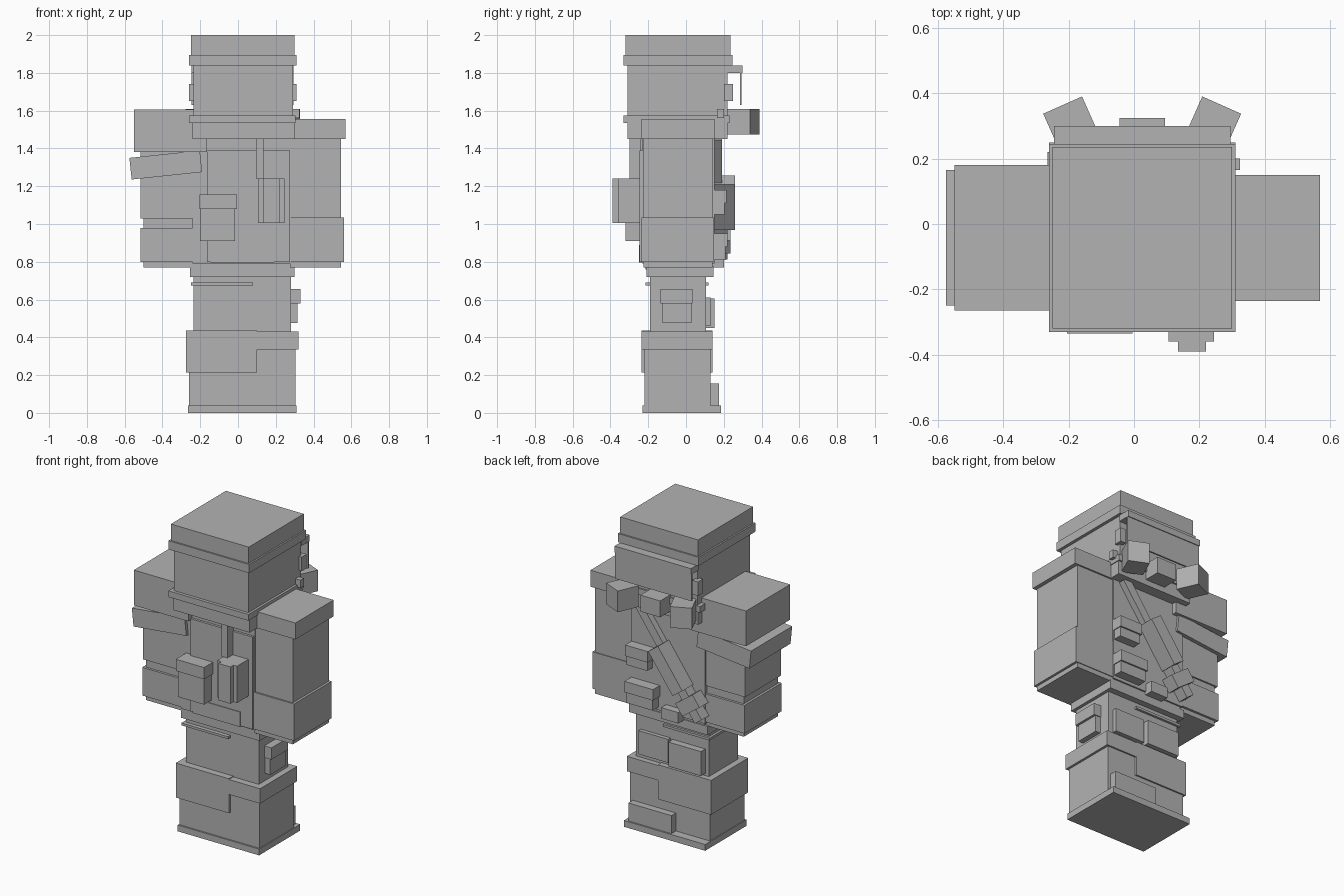
import bpy
import bmesh
from math import radians, atan2, pi
from mathutils import Matrix, Vector

default_cube = bpy.data.objects.get("Cube")
if default_cube:
    bpy.data.objects.remove(default_cube, do_unlink=True)

# One plain colour for everything
grey = bpy.data.materials.new("plain_grey")
grey.use_nodes = True
tone = (0.45, 0.45, 0.45, 1)
grey.diffuse_color = tone
grey.node_tree.nodes["Principled BSDF"].inputs["Base Color"].default_value = tone


def box(name, x, y, z, turn=None):
    """Box from its extents on each axis, optionally rotated about its centre."""
    spans = (x, y, z)
    centre = Vector([(low + high) / 2 for low, high in spans])
    size = [high - low for low, high in spans]
    mesh = bpy.data.meshes.new(name)
    bm = bmesh.new()
    bmesh.ops.create_cube(bm, size=1, matrix=Matrix.Diagonal((*size, 1)))
    bm.to_mesh(mesh)
    bm.free()
    obj = bpy.data.objects.new(name, mesh)
    obj.location = centre
    if turn:
        axis, angle = turn
        obj.rotation_euler["XYZ".index(axis)] = angle
    mesh.materials.append(grey)
    bpy.context.collection.objects.link(obj)
    return obj


# Head, cap and collar
box("head", x=(-.235, .29), y=(-.31, .22), z=(1.55, 1.86))
box("cap_crown", x=(-.25, .3), y=(-.32, .235), z=(1.88, 2))
box("cap_brim", x=(-.26, .31), y=(-.33, .245), z=(1.84, 1.895))
box("collar_rim", x=(-.26, .305), y=(-.33, .23), z=(1.535, 1.575))
box("collar", x=(-.24, .3), y=(-.31, .22), z=(1.45, 1.54))

# Neck flap hanging from the back of the cap
box("flap_rail", x=(-.245, .295), y=(.22, .3), z=(1.8, 1.84))
box("neck_flap", x=(-.245, .295), y=(.285, .295), z=(1.63, 1.81))
for side, edge in (("right", -.24), ("left", .29)):
    box(side + "_buckle", x=(edge - .02, edge + .02), y=(.2, .25), z=(1.65, 1.74))
box("left_clip", x=(.28, .325), y=(.165, .2), z=(1.56, 1.61))

# Angled blocks and a centre block behind the collar
for side, sign in (("left", 1), ("right", -1)):
    middle = .025 + sign * .215
    box(side + "_angled_block", x=(middle - .065, middle + .065), y=(.23, .37),
        z=(1.475, 1.61), turn=("Z", -sign * radians(24)))
box("centre_block", x=(-.045, .095), y=(.2, .325), z=(1.485, 1.59))

# Torso
box("torso", x=(-.24, .28), y=(-.23, .15), z=(.79, 1.46))
box("vest_front", x=(-.165, .275), y=(-.245, -.2), z=(.8, 1.39))
box("belt_plate", x=(-.145, .19), y=(-.25, -.22), z=(.795, .89))
box("lower_torso", x=(-.23, .28), y=(-.215, .14), z=(.76, .8))
box("waist", x=(-.255, .3), y=(-.21, .145), z=(.72, .775))

# Left arm
box("left_shoulder", x=(.28, .57), y=(-.235, .15), z=(1.45, 1.555))
box("left_sleeve", x=(.275, .545), y=(-.225, .14), z=(.77, 1.46))
box("left_cuff", x=(.275, .56), y=(-.235, .145), z=(.8, 1.035))

# Right arm with a tilted band
box("right_shoulder", x=(-.55, -.165), y=(-.265, .18), z=(1.38, 1.605))
box("right_sleeve", x=(-.515, -.225), y=(-.225, .14), z=(1.03, 1.39))
box("right_wrist", x=(-.5, -.23), y=(-.215, .13), z=(.77, 1.04))
box("right_cuff", x=(-.515, -.225), y=(-.23, .145), z=(.8, .98))
box("tilted_band", x=(-.57, -.195), y=(-.25, .165), z=(1.255, 1.37),
    turn=("Y", -radians(6)))

# Chest pouches
box("flask", x=(.105, .245), y=(-.36, -.24), z=(1.005, 1.24))
box("flask_ridge", x=(.135, .22), y=(-.39, -.3), z=(1.005, 1.24))
box("flask_strap", x=(.095, .135), y=(-.3, -.24), z=(1.24, 1.45))
box("chest_pouch", x=(-.2, -.015), y=(-.32, -.22), z=(.91, 1.1))
box("chest_pouch_flap", x=(-.205, -.005), y=(-.335, -.22), z=(1.08, 1.155))

# Back pouches
box("upper_back_pouch", x=(.13, .275), y=(.14, .205), z=(1.05, 1.13))
box("upper_back_pouch_flap", x=(.12, .28), y=(.14, .215), z=(1.11, 1.18))
box("lower_back_pouch", x=(.09, .275), y=(.13, .21), z=(.81, .9))
box("lower_back_pouch_flap", x=(.08, .28), y=(.13, .22), z=(.88, .95))
box("small_back_pouch", x=(-.085, .035), y=(.13, .2), z=(.77, .84))

# Slung tool, laid diagonally across the back
top, bottom = Vector((.215, 0, 1.46)), Vector((-.24, 0, .83))
run = bottom - top
lean = ("Y", atan2(run.x, run.z) + pi)


def sling(name, start, end, width, depth):
    centre = top + run * (start + end) / 2
    half = run.length * (end - start) / 2
    box(name, x=(centre.x - width / 2, centre.x + width / 2), y=(.145, depth),
        z=(centre.z - half, centre.z + half), turn=lean)


sling("tool_shaft", start=0, end=1, width=.055, depth=.19)
sling("tool_body", start=.36, end=.74, width=.085, depth=.26)
sling("tool_guard", start=.8, end=.91, width=.15, depth=.235)
sling("tool_grip", start=.74, end=1, width=.06, depth=.22)

# Legs
box("upper_legs", x=(-.235, .28), y=(-.19, .105), z=(.42, .73))
box("thigh_strap", x=(-.25, .08), y=(-.215, .12), z=(.675, .69))
box("right_knee_band", x=(-.275, .1), y=(-.235, .14), z=(.215, .435))
box("left_knee_band", x=(.09, .32), y=(-.235, .14), z=(.335, .43))
box("lower_legs", x=(-.26, .305), y=(-.22, .13), z=(.03, .4))
box("sole", x=(-.265, .31), y=(-.23, .185), z=(0, .04))
box("heel_block", x=(-.02, .285), y=(.12, .175), z=(.04, .155))

# Leg pouches
box("left_thigh_pouch", x=(.27, .315), y=(-.125, .03), z=(.475, .65))
box("left_thigh_pouch_flap", x=(.27, .33), y=(-.135, .035), z=(.58, .655))
box("rear_pouch_left", x=(.035, .245), y=(.09, .13), z=(.46, .61))
box("rear_pouch_right", x=(-.21, .02), y=(.09, .15), z=(.45, .605))
